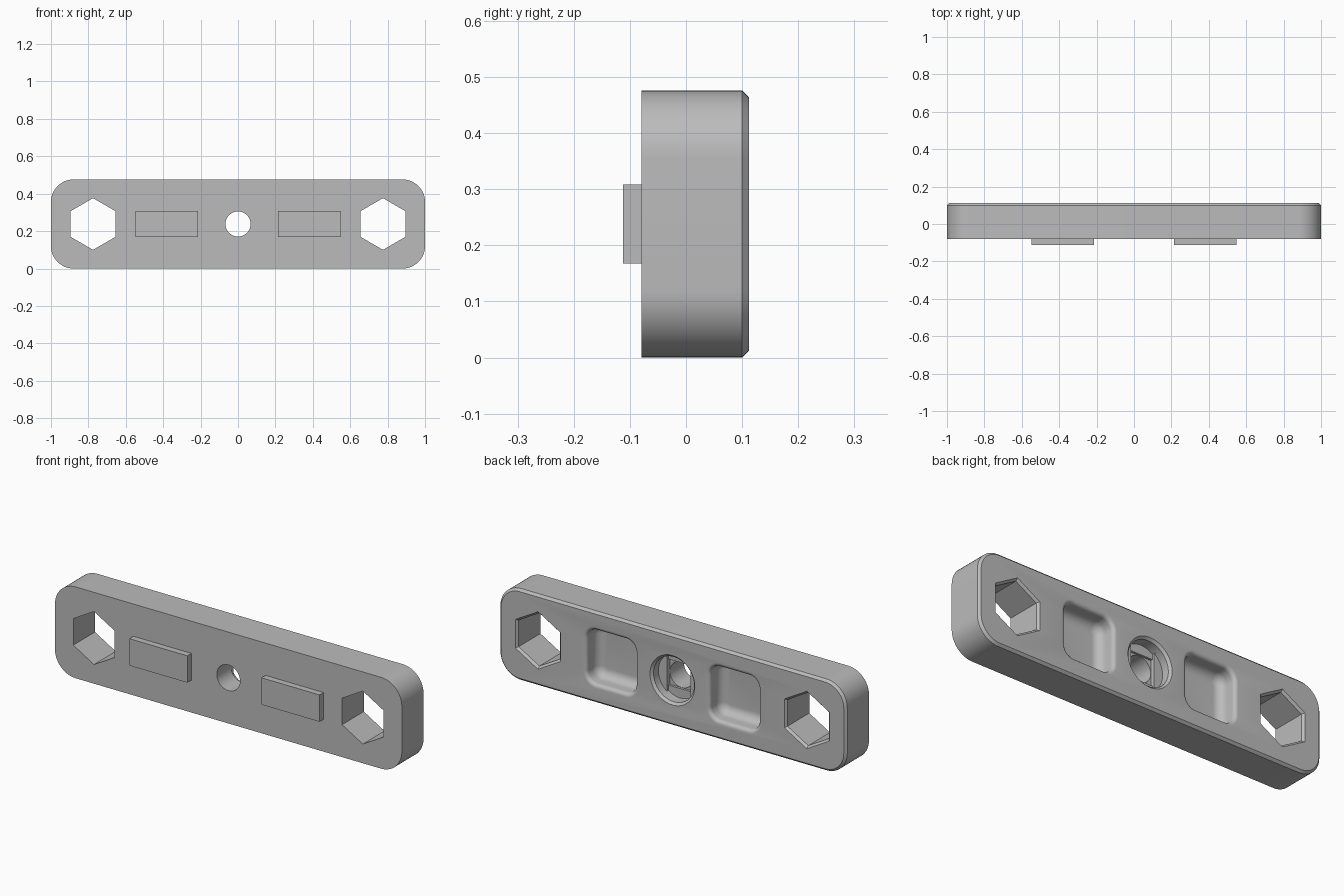
import bpy, bmesh, math

if "Cube" in bpy.data.objects:
    bpy.data.objects.remove(bpy.data.objects["Cube"])

HEIGHT = 0.476
MID = HEIGHT / 2
FRONT, BACK = -0.079, 0.112
CH = 0.012

grey = bpy.data.materials.new("mid grey")
grey.diffuse_color = (0.50, 0.50, 0.50, 1)
grey.use_nodes = True
grey.node_tree.nodes["Principled BSDF"].inputs["Base Color"].default_value = grey.diffuse_color


def rounded(cx, hw, hh, r, n=12):
    """Rounded rectangle outline in the x-z plane."""
    pts = []
    for k, (sx, sz) in enumerate([(1, 1), (-1, 1), (-1, -1), (1, -1)]):
        for i in range(n + 1):
            a = (k + i / n) * math.pi / 2
            pts.append((cx + sx * (hw - r) + r * math.cos(a),
                        MID + sz * (hh - r) + r * math.sin(a)))
    return pts


def polygon(cx, r, n, turn=0.0):
    return [(cx + r * math.cos(turn + 2 * math.pi * i / n),
             MID + r * math.sin(turn + 2 * math.pi * i / n)) for i in range(n)]


def loft(name, sections):
    """Closed solid through (y, outline) sections."""
    bm = bmesh.new()
    rings = [[bm.verts.new((x, y, z)) for x, z in pts] for y, pts in sections]
    n = len(rings[0])
    for a, b in zip(rings, rings[1:]):
        for i in range(n):
            j = (i + 1) % n
            bm.faces.new((a[i], a[j], b[j], b[i]))
    bm.faces.new(rings[0])
    bm.faces.new(rings[-1])
    bmesh.ops.recalc_face_normals(bm, faces=bm.faces)
    me = bpy.data.meshes.new(name)
    bm.to_mesh(me)
    bm.free()
    me.materials.append(grey)
    ob = bpy.data.objects.new(name, me)
    bpy.context.collection.objects.link(ob)
    return ob


def activate(ob):
    bpy.ops.object.select_all(action='DESELECT')
    ob.select_set(True)
    bpy.context.view_layer.objects.active = ob


# Rounded bar with a chamfered back edge
bar = loft("bar", [
    (FRONT, rounded(0, 1, MID, 0.12)),
    (BACK - CH, rounded(0, 1, MID, 0.12)),
    (BACK, rounded(0, 1 - CH, MID - CH, 0.12 - CH)),
])

cutters = []
for side in (-1, 1):
    # Hexagonal through holes, chamfered at the back
    cx = side * 0.775
    up = math.pi / 2
    cutters.append(loft("hex_cutter", [
        (FRONT - 0.1, polygon(cx, 0.138, 6, up)),
        (BACK - CH, polygon(cx, 0.138, 6, up)),
        (BACK + CH, polygon(cx, 0.138 + 2 * CH, 6, up)),
    ]))
    # Back pockets with rounded floor and rim
    cx, half, corner, floor_r, rim_r, floor = side * 0.355, 0.14, 0.055, 0.045, 0.02, 0.015
    sections = []
    for i in range(9):
        a = i / 8 * math.pi / 2
        d = floor_r * (1 - math.sin(a))
        sections.append((floor + floor_r * (1 - math.cos(a)),
                         rounded(cx, half - d, half - d, corner - d)))
    for i in range(7):
        a = i / 6 * math.pi / 2
        d = rim_r * (1 - math.cos(a))
        sections.append((BACK - rim_r + rim_r * math.sin(a),
                         rounded(cx, half + d, half + d, corner + d)))
    sections.append((BACK + 0.05, sections[-1][1]))
    cutters.append(loft("pocket_cutter", sections))

# Centre bolt hole, square step, flat-sided step and chamfered counterbore
R, BORE = 0.067, 0.117
cutters.append(loft("hole_cutter", [(FRONT - 0.1, polygon(0, R, 48)),
                                    (0.06, polygon(0, R, 48))]))
S = R + 0.001
cutters.append(loft("square_cutter", [
    (y, [(-S, MID - S), (S, MID - S), (S, MID + S), (-S, MID + S)]) for y in (0.036, 0.06)]))
a0 = math.acos(S / BORE)
arc = [a0 + (math.pi - 2 * a0) * i / 12 for i in range(13)]
slot = [(BORE * math.cos(a + t), MID + BORE * math.sin(a + t)) for t in (0, math.pi) for a in arc]
cutters.append(loft("slot_cutter", [(0.048, slot), (0.07, slot)]))
cutters.append(loft("bore_cutter", [
    (0.06, polygon(0, BORE, 64)),
    (BACK - CH, polygon(0, BORE, 64)),
    (BACK + CH, polygon(0, BORE + 2 * CH, 64)),
]))

for c in cutters:
    c.hide_render = True
    activate(bar)
    m = bar.modifiers.new("cut", 'BOOLEAN')
    m.operation, m.solver, m.object = 'DIFFERENCE', 'EXACT', c
    bpy.ops.object.modifier_apply(modifier=m.name)
    bpy.data.objects.remove(c)

activate(bar)
bpy.ops.object.shade_smooth_by_angle(angle=math.radians(30))

# Raised rectangular keys on the front
for side, label in ((-1, "left"), (1, "right")):
    cx, hw, hh = side * 0.381, 0.167, 0.07
    outline = [(cx - hw, MID - hh), (cx + hw, MID - hh), (cx + hw, MID + hh), (cx - hw, MID + hh)]
    loft(label + "_key", [(-0.112, outline), (FRONT + 0.01, outline)])
